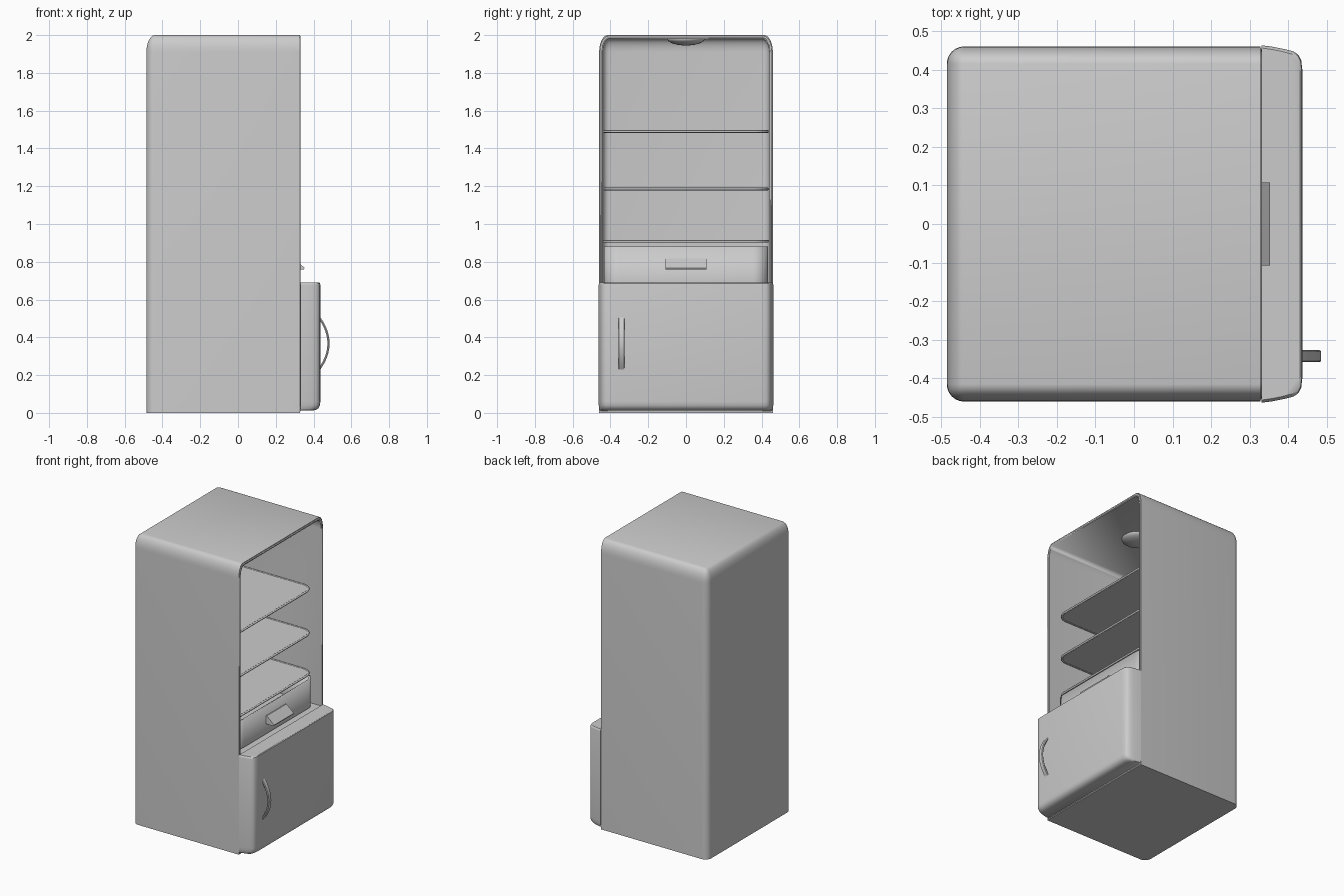
import bpy, bmesh, math

if "Cube" in bpy.data.objects:
    bpy.data.objects.remove(bpy.data.objects["Cube"])

def finish(bm, name, smooth=True):
    bmesh.ops.recalc_face_normals(bm, faces=bm.faces)
    me = bpy.data.meshes.new(name)
    bm.to_mesh(me)
    bm.free()
    ob = bpy.data.objects.new(name, me)
    bpy.context.collection.objects.link(ob)
    if smooth:
        bpy.ops.object.select_all(action='DESELECT')
        bpy.context.view_layer.objects.active = ob
        ob.select_set(True)
        bpy.ops.object.shade_smooth_by_angle(angle=math.radians(35))
    return ob

def box(name, x0, x1, hy, z0, z1, r, zs=1.0):
    """Box open-side towards +x: back and top edges rounded, zs stretches the top rounding."""
    bm = bmesh.new()
    bmesh.ops.create_cube(bm, size=1)
    for v in bm.verts:
        v.co = (x0 if v.co.x < 0 else x1, hy * 2 * v.co.y, (z0 if v.co.z < 0 else z1) / zs)
    def picked(e):
        m = [(v.co.x, v.co.z) for v in e.verts]
        on_front = all(abs(p[0] - x1) < 1e-5 for p in m)
        on_bottom = all(abs(p[1] - z0 / zs) < 1e-5 for p in m)
        return not on_front and not on_bottom
    bmesh.ops.bevel(bm, geom=[e for e in bm.edges if picked(e)], offset=r,
                    segments=6, profile=0.5, affect='EDGES')
    for v in bm.verts:
        v.co.z *= zs
    return finish(bm, name)

def rounded_rect(x0, x1, hy, r, n=8):
    pts = []
    for cx, cy, a0 in ((x1 - r, hy - r, 0), (x0 + r, hy - r, 90),
                       (x0 + r, r - hy, 180), (x1 - r, r - hy, 270)):
        for i in range(n + 1):
            a = math.radians(a0 + 90 * i / n)
            pts.append((cx + r * math.cos(a), cy + r * math.sin(a)))
    return pts

def loft(name, rings, cap_top=True):
    bm = bmesh.new()
    loops = [[bm.verts.new(p) for p in ring] for ring in rings]
    n = len(loops[0])
    for a, b in zip(loops, loops[1:]):
        for i in range(n):
            bm.faces.new((a[i], a[(i + 1) % n], b[(i + 1) % n], b[i]))
    bm.faces.new(loops[0])
    if cap_top:
        bm.faces.new(loops[-1])
    return finish(bm, name)

def tube(name, pts, r, cyclic=False):
    cu = bpy.data.curves.new(name, 'CURVE')
    cu.dimensions = '3D'
    cu.bevel_depth = r
    cu.bevel_resolution = 2
    sp = cu.splines.new('POLY')
    sp.points.add(len(pts) - 1)
    for p, c in zip(sp.points, pts):
        p.co = (*c, 1)
    sp.use_cyclic_u = cyclic
    ob = bpy.data.objects.new(name, cu)
    bpy.context.collection.objects.link(ob)
    return ob

# Cabinet with the open upper compartment cut out
cabinet = box("cabinet", -0.485, 0.328, 0.46, 0.0, 2.0, 0.045, 2.0)
cutter = box("compartment_cutter", -0.445, 0.5, 0.44, 0.685, 1.98, 0.035, 2.0)
cutter.hide_render = True
cutter.hide_viewport = True
mod = cabinet.modifiers.new("compartment", 'BOOLEAN')
mod.object = cutter
mod.operation = 'DIFFERENCE'
mod.solver = 'EXACT'

# Seal around the front edge
arc = [(0.41 + 0.04 * math.cos(math.radians(a)), 1.91 + 0.08 * math.sin(math.radians(a)))
       for a in range(0, 91, 15)]
seal = [(0.45, 0.01)] + arc
seal = [(0.326, y, z) for y, z in seal] + [(0.326, -y, z) for y, z in reversed(seal)]
tube("door_seal", seal, 0.006, True)

# Shelves: thin plate with a rounded rim
for i, z in enumerate((1.49, 1.185, 0.908)):
    outline = rounded_rect(-0.44, 0.275, 0.436, 0.08)
    loft(f"shelf_{i + 1}", [[(x, y, z - 0.004) for x, y in outline],
                            [(x, y, z + 0.004) for x, y in outline]])
    rim = rounded_rect(-0.435, 0.272, 0.433, 0.077)
    tube(f"shelf_rim_{i + 1}", [(x, y, z) for x, y in rim], 0.007, True)

# Drawer: open-topped tray
outline = rounded_rect(-0.43, 0.29, 0.434, 0.08)
drawer = loft("drawer", [[(x, y, z) for x, y in outline] for z in (0.69, 0.882)], False)
sol = drawer.modifiers.new("wall", 'SOLIDIFY')
sol.thickness = 0.012

# Drawer pull: sloping lip
prof = [(0.285, 0.817), (0.296, 0.817), (0.352, 0.768), (0.348, 0.76), (0.285, 0.76)]
loft("drawer_pull", [[(x, y, z) for x, z in prof] for y in (-0.108, 0.108)])

# Lower door: bowed plan, rounded at the bottom and front
half = [(0.33, 0.463), (0.36, 0.459), (0.39, 0.453), (0.413, 0.447), (0.426, 0.438),
        (0.433, 0.425), (0.436, 0.40)]
plan = half + [(x, -y) for x, y in reversed(half)]
levels = [(0.012, 0.55, 0.975), (0.015, 0.75, 0.985), (0.024, 0.90, 0.993),
          (0.040, 0.98, 0.998), (0.06, 1, 1), (0.676, 1, 1), (0.686, 0.985, 0.994),
          (0.69, 0.94, 0.985)]
loft("lower_door", [[(0.33 + (x - 0.33) * sx, y * sy, z) for x, y in plan]
                    for z, sx, sy in levels])

# Door handle: bowed strap
rings = []
for i in range(17):
    t = -1 + i / 8
    x, z = 0.432 + 0.047 * (1 - t * t), 0.368 + 0.134 * t
    d = math.atan2(0.094 * t, 0.134)
    nx, nz = 0.006 * math.cos(d), 0.006 * math.sin(d)
    rings.append([(x + s * nx, y, z + s * nz) for s, y in
                  ((-1, -0.355), (-1, -0.329), (0, -0.326), (1, -0.329), (1, -0.355), (0, -0.358))])
loft("door_handle", rings)

# Ceiling lamp: flattened dome
bm = bmesh.new()
bmesh.ops.create_uvsphere(bm, u_segments=32, v_segments=16, radius=0.1)
for v in bm.verts:
    v.co = (v.co.x - 0.03, v.co.y, 1.982 + v.co.z * 0.37)
bmesh.ops.bisect_plane(bm, geom=bm.verts[:] + bm.edges[:] + bm.faces[:],
                       plane_co=(0, 0, 1.985), plane_no=(0, 0, 1), clear_outer=True)
finish(bm, "ceiling_lamp")
